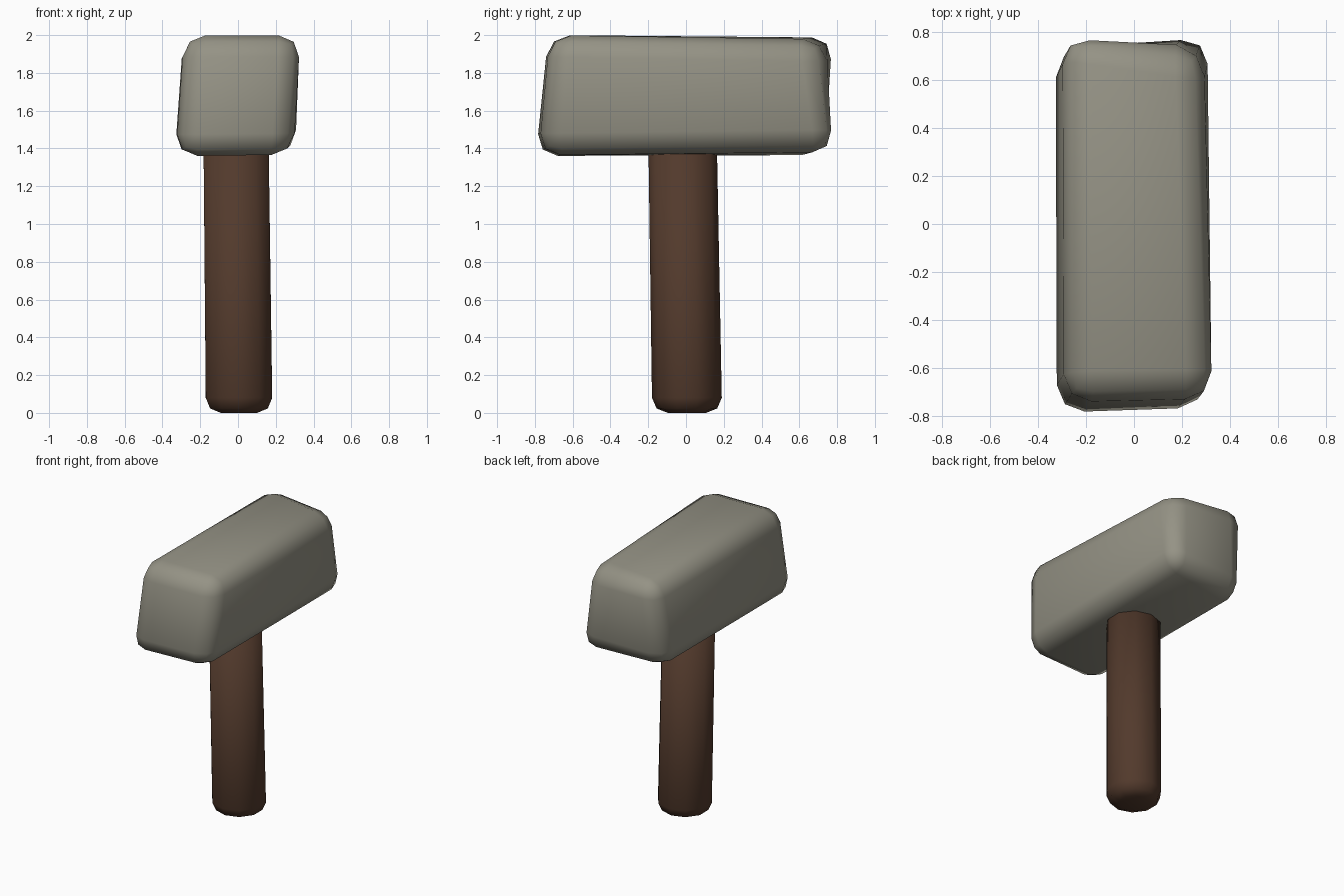
import bpy
import bmesh
from mathutils import Matrix, Vector

old = bpy.data.objects.get("Cube")
if old:
    bpy.data.objects.remove(old, do_unlink=True)


def make_material(name, rgb):
    mat = bpy.data.materials.new(name)
    mat.use_nodes = True
    color = (*rgb, 1)
    mat.diffuse_color = color
    bsdf = mat.node_tree.nodes["Principled BSDF"]
    bsdf.inputs["Base Color"].default_value = color
    bsdf.inputs["Roughness"].default_value = 0.8
    return mat


def finish(name, bm, mat, bevel_edges, width):
    """Round the chosen edges and turn the mesh into a smooth object."""
    bmesh.ops.bevel(bm, geom=bevel_edges, offset=width, segments=2,
                    profile=0.5, affect='EDGES', clamp_overlap=True)
    bmesh.ops.recalc_face_normals(bm, faces=bm.faces)
    mesh = bpy.data.meshes.new(name)
    bm.to_mesh(mesh)
    bm.free()
    mesh.materials.append(mat)
    obj = bpy.data.objects.new(name, mesh)
    bpy.context.collection.objects.link(obj)
    for poly in mesh.polygons:
        poly.use_smooth = True
    return obj


stone = make_material("grey stone", (0.30, 0.29, 0.235))
wood = make_material("dark brown wood", (0.085, 0.042, 0.025))

# Stone head: a block with slightly uneven corners, keyed by (x, y, z) side
corners = {
    (-1, -1, -1): (-0.33, -0.80, 1.36),
    (1, -1, -1): (0.29, -0.775, 1.365),
    (-1, 1, -1): (-0.335, 0.71, 1.36),
    (1, 1, -1): (0.315, 0.80, 1.385),
    (-1, -1, 1): (-0.285, -0.73, 2.0),
    (1, -1, 1): (0.335, -0.72, 2.0),
    (-1, 1, 1): (-0.29, 0.80, 1.99),
    (1, 1, 1): (0.285, 0.715, 1.975),
}
bm = bmesh.new()
bmesh.ops.create_cube(bm, size=2)
for v in bm.verts:
    v.co = Vector(corners[tuple(round(c) for c in v.co)])
finish("hammer_head", bm, stone, bm.edges[:], 0.115)

# Wooden handle: a ten-sided shaft, leaning a little, with a rounded foot
top = 1.5
bm = bmesh.new()
bmesh.ops.create_cone(bm, cap_ends=True, segments=10, radius1=0.185,
                      radius2=0.181, depth=top,
                      matrix=Matrix.Translation((0, 0, top / 2)))
for v in bm.verts:
    t = v.co.z / top
    v.co.x += 0.005 - 0.016 * t
    v.co.y += 0.005 - 0.024 * t
foot_edges = [e for e in bm.edges if all(v.co.z < 0.01 for v in e.verts)]
finish("handle", bm, wood, foot_edges, 0.08)
